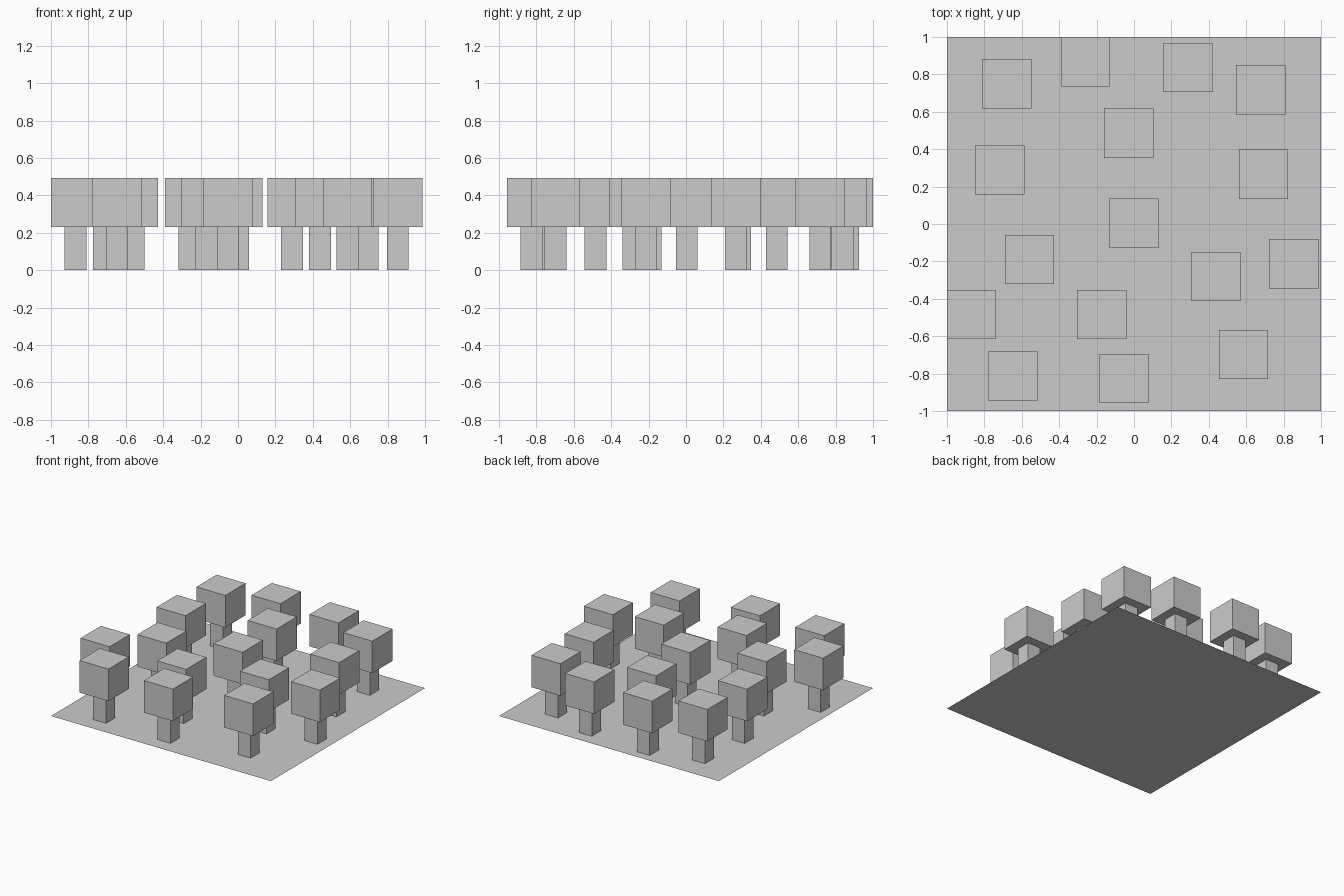
import bpy

if "Cube" in bpy.data.objects:
    bpy.data.objects.remove(bpy.data.objects["Cube"])

CROWN, TRUNK = 0.263, 0.117      # cube widths
Z_SPLIT = 0.23                   # trunk top / crown bottom


def box(name, x, y, z0, z1, width):
    bpy.ops.mesh.primitive_cube_add(size=1, location=(x, y, (z0 + z1) / 2))
    ob = bpy.context.object
    ob.name = name
    ob.scale = (width, width, z1 - z0)
    return ob


# Flat ground sheet
bpy.ops.mesh.primitive_plane_add(size=2, location=(0, 0, 0))
bpy.context.object.name = "ground"

# Scattered tree positions
trees = [
    (-0.68, 0.75), (-0.26, 0.867), (0.288, 0.837), (0.678, 0.718),
    (-0.028, 0.485), (-0.718, 0.288), (0.693, 0.266), (0.0, 0.004),
    (-0.558, -0.19), (0.438, -0.28), (0.854, -0.213), (-0.868, -0.484),
    (-0.172, -0.484), (-0.648, -0.812), (-0.053, -0.826), (0.586, -0.697),
]

# Each tree: square trunk with a cube crown
for i, (x, y) in enumerate(trees, 1):
    box(f"trunk_{i}", x, y, 0, Z_SPLIT, TRUNK)
    box(f"crown_{i}", x, y, Z_SPLIT, Z_SPLIT + CROWN, CROWN)
